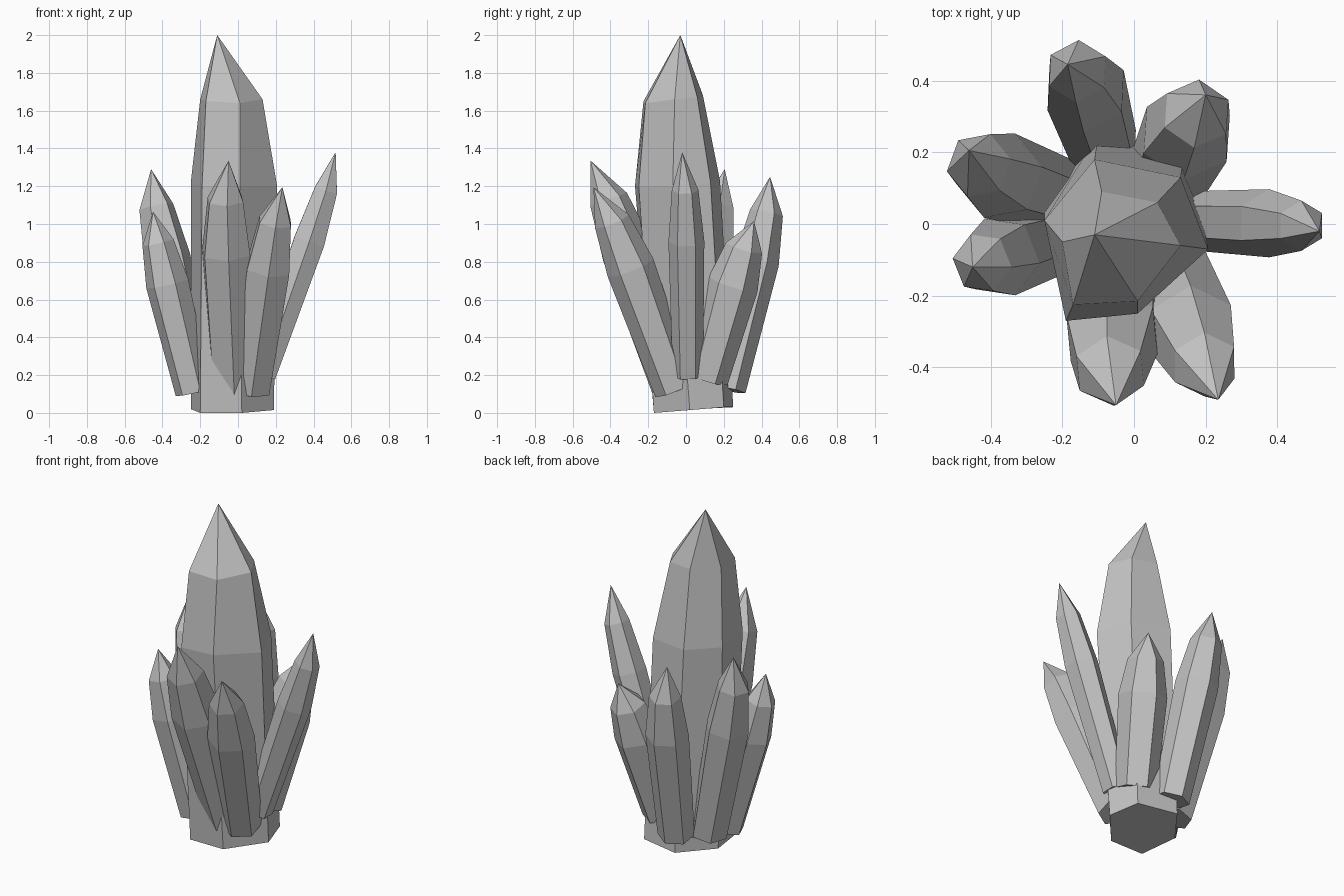
import bpy, bmesh, math
from mathutils import Vector

if "Cube" in bpy.data.objects:
    bpy.data.objects.remove(bpy.data.objects["Cube"])

stone = bpy.data.materials.new("grey_crystal")
stone.diffuse_color = (0.55, 0.55, 0.55, 1)
stone.use_nodes = True
stone.node_tree.nodes["Principled BSDF"].inputs["Base Color"].default_value = stone.diffuse_color


def build(name, rings, tip):
    """Loft rings of points into a closed, flat-shaded crystal ending in a point."""
    bm = bmesh.new()
    loops = [[bm.verts.new(p) for p in ring] for ring in rings]
    apex = bm.verts.new(tip)
    n = len(loops[0])
    bm.faces.new(loops[0][::-1])
    for i in range(n):
        j = (i + 1) % n
        for low, high in zip(loops, loops[1:]):
            bm.faces.new((low[i], low[j], high[j], high[i]))
        bm.faces.new((loops[-1][i], loops[-1][j], apex))
    bmesh.ops.recalc_face_normals(bm, faces=bm.faces)
    mesh = bpy.data.meshes.new(name)
    bm.to_mesh(mesh)
    bm.free()
    mesh.materials.append(stone)
    bpy.context.collection.objects.link(bpy.data.objects.new(name, mesh))


def shard(name, base, tip, radius, roll, bend):
    """Six-sided leaning crystal: base, widest ring, shoulder, point."""
    base, tip = Vector(base), Vector(tip)
    axis = tip - base
    turn = Vector((0, 0, 1)).rotation_difference(axis)
    rings = []
    for along, width, shift in ((0, 0.85, 0), (0.6, 1.0, 1), (0.83, 0.74, 1)):
        centre = base + axis * along + Vector((bend[0], bend[1], 0)) * shift
        ring = []
        for k in range(6):
            a = math.radians(roll + 60 * k)
            spoke = Vector((math.cos(a), math.sin(a), 0)) * radius * width
            ring.append(centre + turn @ spoke)
        rings.append(ring)
    build(name, rings, tip)


# Large central crystal, irregular hexagon leaning slightly forward
foot = [(-0.25, 0.05, 0.02), (-0.2, -0.17, 0), (0.02, -0.17, 0),
        (0.19, 0.02, 0.015), (0.14, 0.2, 0.03), (-0.1, 0.25, 0.03)]
waist = [(-0.25, 0.01, 1.22), (-0.19, -0.27, 1.2), (0.01, -0.25, 1.2),
         (0.207, -0.07, 1.2), (0.13, 0.13, 1.22), (-0.11, 0.18, 1.23)]
shoulder = [(-0.2, -0.05, 1.66), (-0.17, -0.225, 1.65), (0.01, -0.215, 1.64),
            (0.13, -0.06, 1.66), (0.065, 0.06, 1.67), (-0.09, 0.09, 1.68)]
build("main_crystal", [foot, waist, shoulder], (-0.11, -0.03, 2.0))

# Ring of smaller crystals leaning outwards
shard("front_crystal", (-0.03, -0.06, 0.125), (-0.05, -0.505, 1.335), 0.14, 35, (-0.02, 0.02))
shard("front_right_crystal", (0.07, -0.06, 0.125), (0.235, -0.49, 1.195), 0.13, 32, (-0.01, 0.025))
shard("right_crystal", (0.13, 0.01, 0.2), (0.517, -0.02, 1.38), 0.095, 30, (0.015, 0.01))
shard("back_right_crystal", (0.08, 0.11, 0.18), (0.2, 0.36, 1.015), 0.135, 25, (-0.005, -0.01))
shard("back_crystal", (-0.085, 0.215, 0.125), (-0.185, 0.445, 1.25), 0.12, 28, (0.01, 0.02))
shard("back_left_crystal", (-0.21, 0.08, 0.12), (-0.46, 0.205, 1.29), 0.125, 10, (-0.015, -0.02))
shard("left_crystal", (-0.235, -0.05, 0.11), (-0.45, -0.12, 1.065), 0.115, 52, (-0.01, 0))
